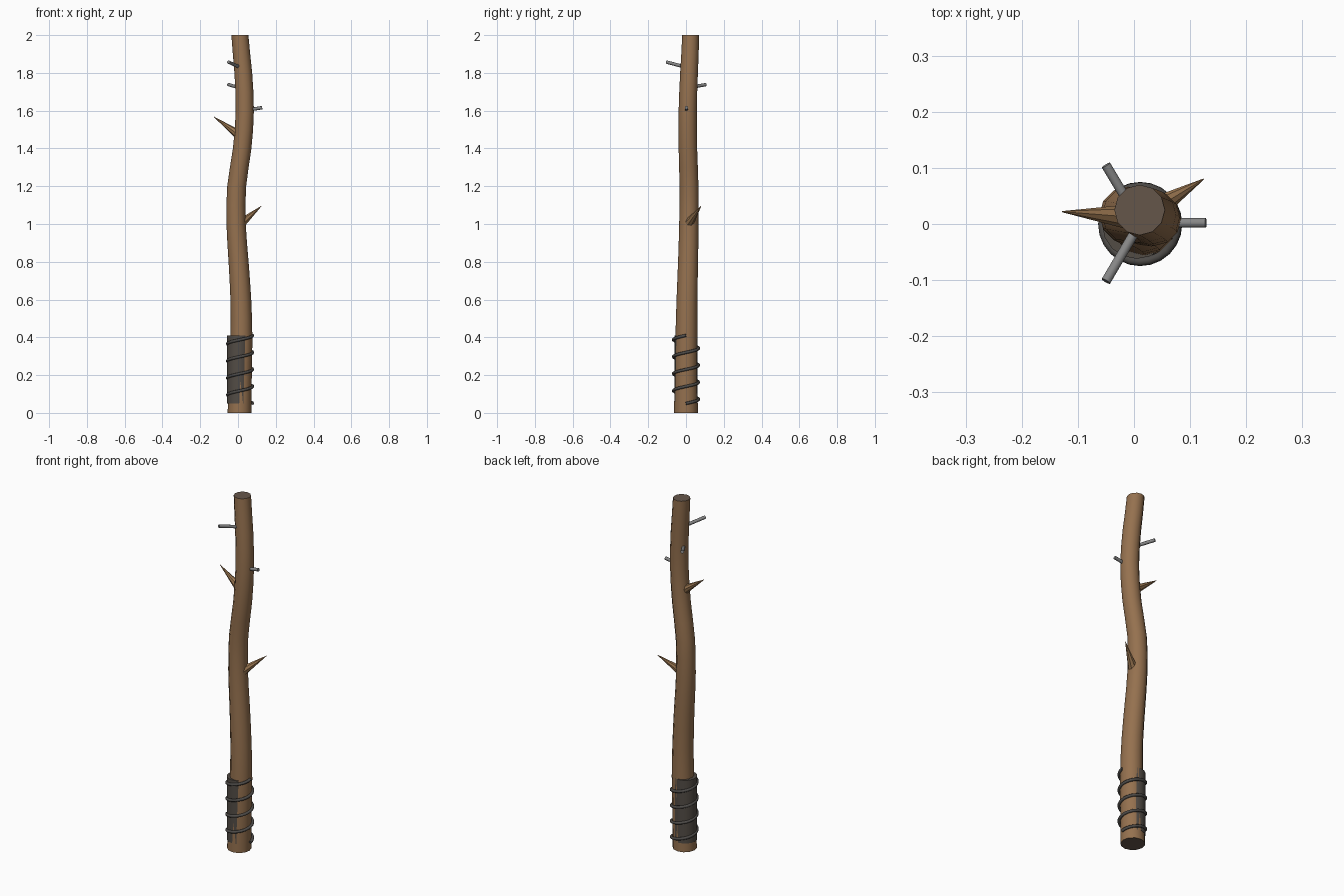
import bpy, bmesh, math
from mathutils import Vector

cube = bpy.data.objects.get("Cube")
if cube:
    bpy.data.objects.remove(cube, do_unlink=True)


def material(name, rgb):
    m = bpy.data.materials.new(name)
    m.use_nodes = True
    m.diffuse_color = (*rgb, 1)
    m.node_tree.nodes["Principled BSDF"].inputs["Base Color"].default_value = (*rgb, 1)
    return m


wood = material("brown wood", (0.30, 0.165, 0.078))
cut_wood = material("dark cut wood", (0.13, 0.092, 0.068))
thorn_wood = material("thorn wood", (0.32, 0.18, 0.08))
leather = material("dark leather", (0.085, 0.072, 0.06))
wire_metal = material("dark wire", (0.075, 0.07, 0.065))
nail_metal = material("grey metal", (0.24, 0.24, 0.24))


def loft(name, rings, sides, mats):
    """Skin horizontal rings given as (x, y, z, radius); caps take the last material."""
    bm = bmesh.new()
    loops = []
    for x, y, z, r in rings:
        angles = [math.tau * i / sides for i in range(sides)]
        loops.append([bm.verts.new((x + r * math.cos(a), y + r * math.sin(a), z)) for a in angles])
    for low, high in zip(loops, loops[1:]):
        for i in range(sides):
            j = (i + 1) % sides
            bm.faces.new((low[i], low[j], high[j], high[i]))
    for loop in (loops[0][::-1], loops[-1]):
        bm.faces.new(loop).material_index = len(mats) - 1
    mesh = bpy.data.meshes.new(name)
    bm.to_mesh(mesh)
    bm.free()
    for m in mats:
        mesh.materials.append(m)
    ob = bpy.data.objects.new(name, mesh)
    bpy.context.collection.objects.link(ob)
    return smooth(ob)


def smooth(ob):
    bpy.ops.object.select_all(action="DESELECT")
    bpy.context.view_layer.objects.active = ob
    ob.select_set(True)
    bpy.ops.object.shade_smooth_by_angle(angle=math.radians(40))
    return ob


def spike(name, base, tip, r1, r2, sides, mat):
    """Tapered rod between two points."""
    base, tip = Vector(base), Vector(tip)
    axis = tip - base
    bpy.ops.mesh.primitive_cone_add(vertices=sides, radius1=r1, radius2=r2, depth=axis.length,
                                    location=(base + tip) / 2,
                                    rotation=axis.to_track_quat("Z", "Y").to_euler())
    ob = bpy.context.object
    ob.name = name
    ob.data.materials.append(mat)
    return smooth(ob)


# Crooked trunk: (x, y, radius) at even heights, smoothed between stations
stations = [(0.008, 0.0, 0.063), (0.013, 0.0, 0.06), (0.018, 0.002, 0.058), (0.015, 0.005, 0.055),
            (0.003, 0.011, 0.053), (-0.01, 0.015, 0.051), (-0.007, 0.016, 0.05), (0.022, 0.01, 0.049),
            (0.036, 0.009, 0.048), (0.028, 0.016, 0.047), (0.01, 0.025, 0.045)]
last = len(stations) - 1
rings = []
for k in range(2 * last + 1):
    i, t = min(k // 2, last - 1), k / 2 - min(k // 2, last - 1)
    p0, p1, p2, p3 = (Vector(stations[max(0, min(last, i + d))]) for d in (-1, 0, 1, 2))
    p = p1 + 0.5 * t * (p2 - p0 + t * (2 * p0 - 5 * p1 + 4 * p2 - p3 + t * (3 * p1 - 3 * p2 + p3 - p0)))
    rings.append((p.x, p.y, k / last, p.z))
loft("trunk", rings, 12, [wood, cut_wood])

# Grip wrap, slightly off the trunk's axis so it shows on one side
loft("grip_wrap", [(0.005, 0.0, 0.05, 0.062), (0.005, 0.0, 0.41, 0.062)], 16, [leather])

# Wire wound around the grip
curve = bpy.data.curves.new("grip_wire", "CURVE")
curve.dimensions = "3D"
curve.bevel_depth = 0.008
curve.bevel_resolution = 2
curve.use_fill_caps = True
turns, steps = 4, 24
line = curve.splines.new("POLY")
line.points.add(turns * steps)
for i, point in enumerate(line.points):
    a = math.tau * i / steps
    point.co = (0.011 + 0.067 * math.cos(a), 0.067 * math.sin(a), 0.05 + 0.09 * i / steps, 1)
curve.materials.append(wire_metal)
wire = bpy.data.objects.new("grip_wire", curve)
bpy.context.collection.objects.link(wire)

# Thorns
spike("upper_thorn", (0.0, 0.012, 1.475), (-0.128, 0.022, 1.568), 0.024, 0.001, 8, thorn_wood)
spike("lower_thorn", (0.018, 0.015, 1.005), (0.124, 0.08, 1.095), 0.026, 0.001, 8, thorn_wood)

# Nails
spike("front_nail", (0.01, 0.0, 1.83), (-0.05, -0.102, 1.857), 0.009, 0.009, 10, nail_metal)
spike("back_nail", (0.01, 0.005, 1.72), (-0.05, 0.105, 1.738), 0.009, 0.009, 10, nail_metal)
spike("side_nail", (0.05, 0.002, 1.603), (0.128, 0.002, 1.616), 0.009, 0.009, 10, nail_metal)
